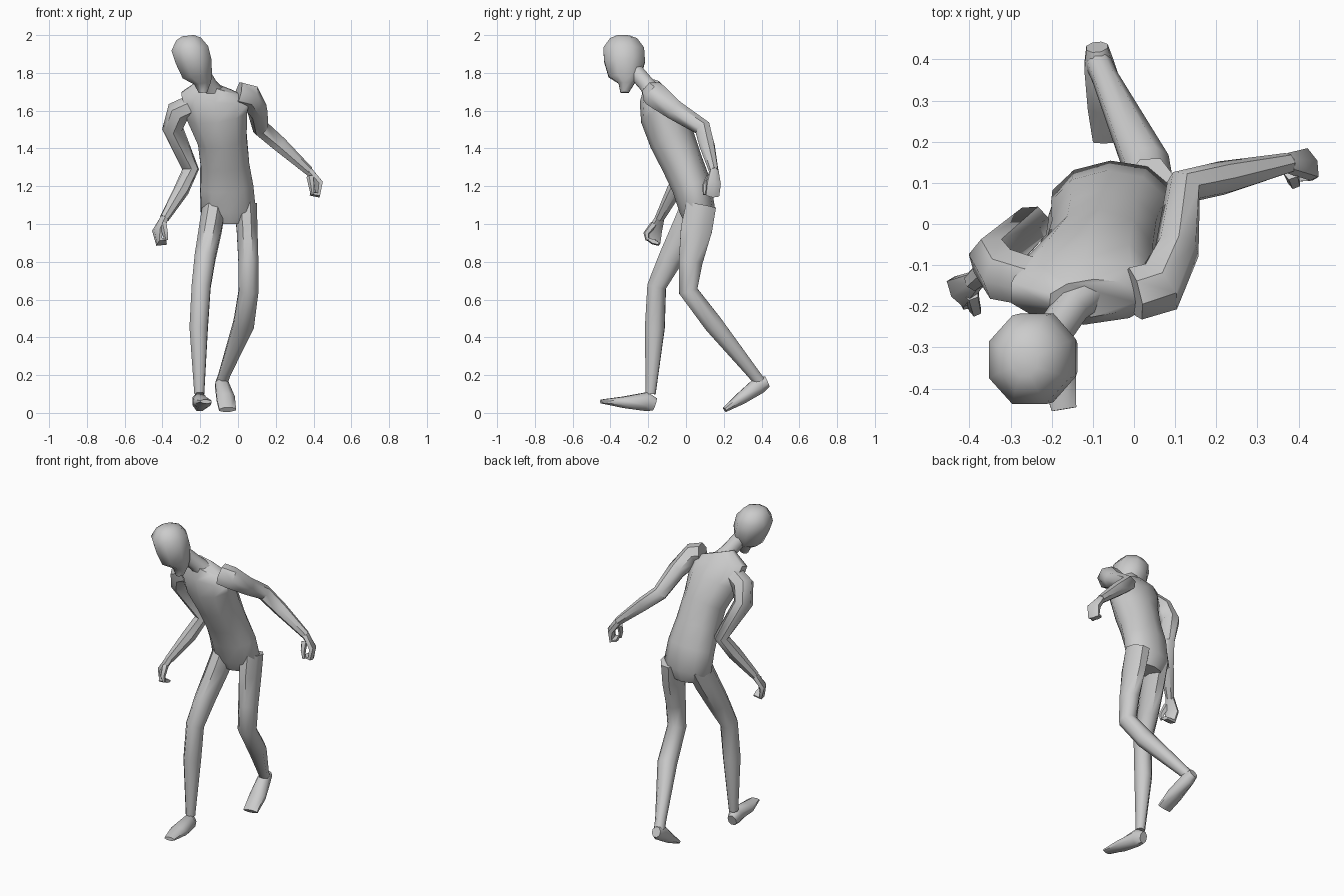
import bpy, bmesh, math
from mathutils import Vector


def loft(name, rings, wdir=(1, 0, 0), sides=8, ddir=None):
    """Skin elliptical rings (x, y, z, half width, half depth[, width direction])."""
    pts = [Vector(r[:3]) for r in rings]
    bm = bmesh.new()
    w = Vector(wdir).normalized()
    loops = []
    for i, r in enumerate(rings):
        if len(r) > 5:
            w = Vector(r[5]).normalized()
        if ddir:
            d = Vector(ddir)
        else:
            a, b = pts[max(i - 1, 0)], pts[min(i + 1, len(pts) - 1)]
            if 0 < i < len(pts) - 1:
                t = ((pts[i] - a).normalized() + (b - pts[i]).normalized()).normalized()
            else:
                t = (b - a).normalized()
            w = (w - t * w.dot(t)).normalized()
            d = t.cross(w)
        loop = []
        for k in range(sides):
            ang = 2 * math.pi * (k + 0.5) / sides
            s = 1 / math.cos(math.pi / sides)
            loop.append(bm.verts.new(pts[i] + w * (r[3] * s * math.cos(ang))
                                     + d * (r[4] * s * math.sin(ang))))
        loops.append(loop)
    for p, q in zip(loops, loops[1:]):
        for k in range(sides):
            n = (k + 1) % sides
            bm.faces.new((p[k], p[n], q[n], q[k]))
    bm.faces.new(loops[0][::-1])
    bm.faces.new(loops[-1])
    bmesh.ops.recalc_face_normals(bm, faces=bm.faces)
    me = bpy.data.meshes.new(name)
    bm.to_mesh(me)
    bm.free()
    ob = bpy.data.objects.new(name, me)
    bpy.context.collection.objects.link(ob)
    bpy.ops.object.select_all(action='DESELECT')
    ob.select_set(True)
    bpy.context.view_layer.objects.active = ob
    bpy.ops.object.shade_smooth_by_angle(angle=math.radians(50))
    return ob


# Torso, leaning forward with tilted shoulders
tilt = (0.95, -0.12, 0.28)
loft("torso", [
    (-0.05, 0.06, 1.00, 0.09, 0.06),
    (-0.052, 0.06, 1.07, 0.145, 0.09),
    (-0.06, 0.03, 1.20, 0.14, 0.10),
    (-0.07, -0.02, 1.32, 0.128, 0.105),
    (-0.083, -0.075, 1.45, 0.13, 0.115, (1, -0.05, 0.1)),
    (-0.11, -0.13, 1.58, 0.16, 0.11, tilt),
    (-0.12, -0.165, 1.67, 0.18, 0.08, tilt),
    (-0.10, -0.18, 1.725, 0.11, 0.045, tilt)], (1, 0.05, 0), 10)

# Neck and head
loft("neck", [
    (-0.12, -0.16, 1.67, 0.06, 0.055),
    (-0.155, -0.205, 1.735, 0.042, 0.042),
    (-0.20, -0.27, 1.81, 0.042, 0.042)])
loft("head", [
    (-0.185, -0.325, 1.695, 0.022, 0.022),
    (-0.188, -0.315, 1.745, 0.045, 0.042),
    (-0.215, -0.325, 1.78, 0.078, 0.085),
    (-0.235, -0.325, 1.86, 0.095, 0.108),
    (-0.255, -0.33, 1.93, 0.098, 0.108),
    (-0.262, -0.33, 1.98, 0.065, 0.072),
    (-0.265, -0.335, 1.997, 0.03, 0.035)], (1, 0, 0.12), 8, (0, 1, 0))

# Arms: shoulder, elbow, wrist
arms = {
    "right": [(-0.25, -0.14, 1.625, 0.055), (-0.315, -0.125, 1.595, 0.06),
              (-0.345, -0.085, 1.50, 0.052), (-0.25, 0.0, 1.29, 0.041),
              (-0.30, -0.06, 1.18, 0.038), (-0.39, -0.14, 1.03, 0.023)],
    "left": [(0.0, -0.17, 1.69, 0.06), (0.06, -0.155, 1.675, 0.062),
             (0.105, -0.06, 1.60, 0.05), (0.122, 0.09, 1.505, 0.042),
             (0.22, 0.112, 1.42, 0.038), (0.375, 0.148, 1.28, 0.023)]}
# Loosely curled hands with thumbs
hands = {
    "right": ([(-0.387, -0.138, 1.035), (-0.425, -0.165, 0.965),
               (-0.418, -0.172, 0.905), (-0.378, -0.172, 0.908)],
              [(-0.395, -0.17, 1.0), (-0.385, -0.21, 0.95), (-0.38, -0.205, 0.915)]),
    "left": ([(0.373, 0.148, 1.283), (0.425, 0.145, 1.215),
              (0.42, 0.14, 1.155), (0.388, 0.132, 1.16)],
             [(0.382, 0.125, 1.25), (0.39, 0.10, 1.20), (0.395, 0.10, 1.155)])}
palm_sizes = [(0.022, 0.02), (0.038, 0.02), (0.036, 0.016), (0.03, 0.01)]
thumb_sizes = [0.016, 0.013, 0.008]
for side in ("right", "left"):
    loft(side + "_arm", [a + (a[3],) for a in arms[side]], (0, 0, 1), 7)
    palm, thumb = hands[side]
    loft(side + "_hand", [p + s for p, s in zip(palm, palm_sizes)], (0.5, -0.85, 0), 6)
    loft(side + "_thumb", [p + (s, s) for p, s in zip(thumb, thumb_sizes)], sides=5)

# Legs: the right one steps forward, the left one pushes off behind
loft("right_leg", [
    (-0.125, 0.055, 1.10, 0.06, 0.08),
    (-0.145, 0.0, 0.98, 0.06, 0.075),
    (-0.175, -0.08, 0.82, 0.055, 0.065),
    (-0.195, -0.155, 0.67, 0.05, 0.05),
    (-0.208, -0.165, 0.45, 0.048, 0.052),
    (-0.205, -0.187, 0.10, 0.026, 0.026)])
loft("left_leg", [
    (0.04, 0.08, 1.10, 0.06, 0.08),
    (0.048, 0.055, 0.97, 0.055, 0.083),
    (0.055, 0.025, 0.80, 0.053, 0.063),
    (0.056, 0.012, 0.645, 0.052, 0.05),
    (0.03, 0.145, 0.47, 0.055, 0.05),
    (-0.07, 0.355, 0.21, 0.03, 0.032),
    (-0.085, 0.39, 0.165, 0.03, 0.03)])

# Feet, heel to toe
loft("right_foot", [
    (-0.21, -0.165, 0.045, 0.026, 0.034),
    (-0.203, -0.21, 0.06, 0.038, 0.05),
    (-0.19, -0.33, 0.056, 0.048, 0.03),
    (-0.17, -0.45, 0.06, 0.03, 0.01)])
loft("left_foot", [
    (-0.09, 0.43, 0.165, 0.026, 0.03),
    (-0.085, 0.385, 0.145, 0.036, 0.045),
    (-0.065, 0.29, 0.075, 0.048, 0.032),
    (-0.055, 0.205, 0.017, 0.045, 0.014)])
